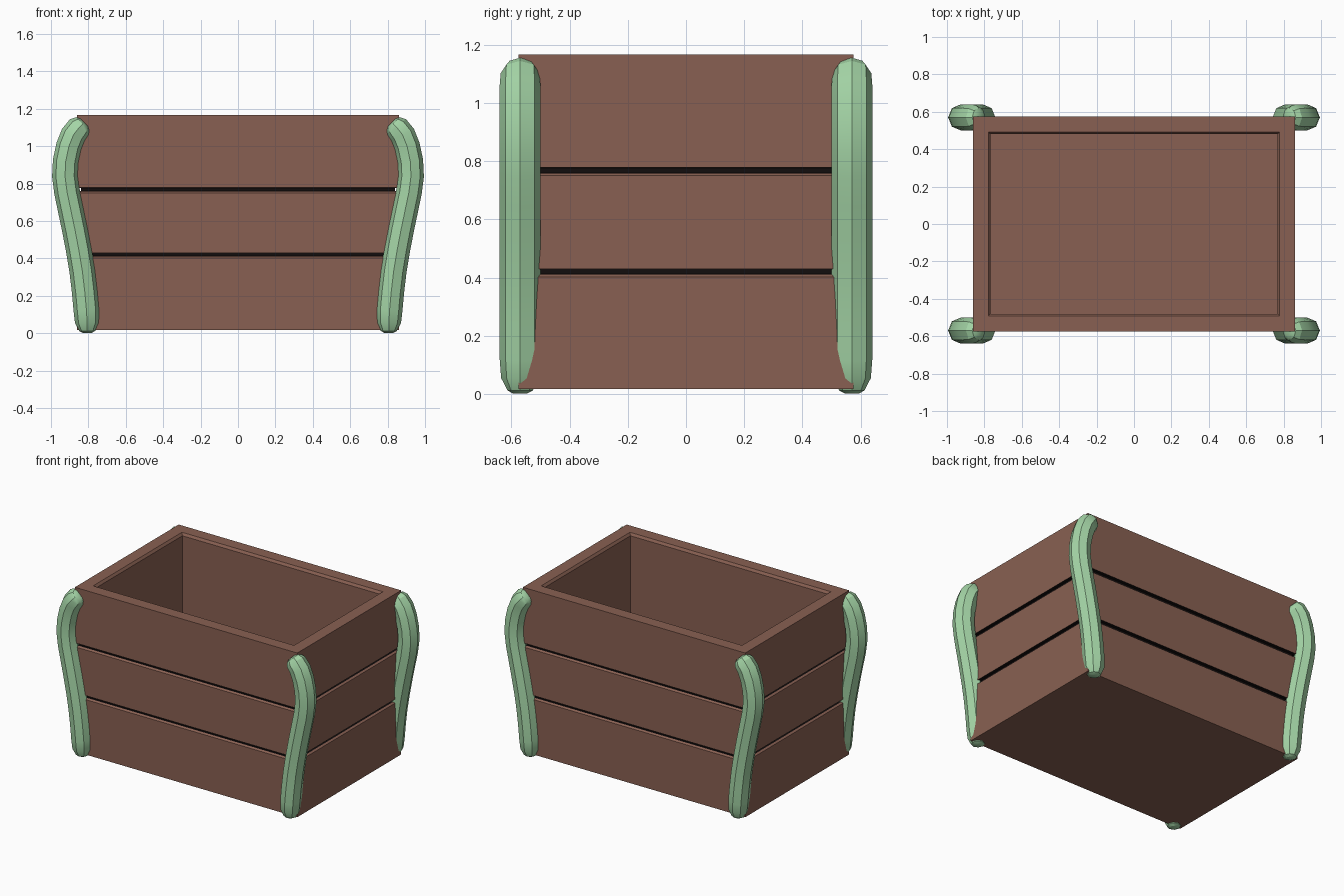
import bpy, bmesh, math
from mathutils import Vector

if "Cube" in bpy.data.objects:
    bpy.data.objects.remove(bpy.data.objects["Cube"])


def material(name, rgb):
    m = bpy.data.materials.new(name)
    m.diffuse_color = (*rgb, 1)
    m.use_nodes = True
    m.node_tree.nodes["Principled BSDF"].inputs["Base Color"].default_value = m.diffuse_color
    return m


BROWN = material("brown wood", (0.25, 0.118, 0.085))
DARK = material("dark gap", (0.006, 0.004, 0.004))
GREEN = material("pale green", (0.37, 0.66, 0.38))


def loft(name, rings, mats):
    """Skin a list of equal-length point rings and cap both ends."""
    bm = bmesh.new()
    loops = [[bm.verts.new(p) for p in ring] for ring in rings]
    n = len(loops[0])
    for a, b in zip(loops, loops[1:]):
        for i in range(n):
            j = (i + 1) % n
            bm.faces.new((a[i], a[j], b[j], b[i]))
    bm.faces.new(loops[0][::-1])
    bm.faces.new(loops[-1])
    bmesh.ops.recalc_face_normals(bm, faces=bm.faces)
    me = bpy.data.meshes.new(name)
    bm.to_mesh(me)
    bm.free()
    for m in mats:
        me.materials.append(m)
    ob = bpy.data.objects.new(name, me)
    bpy.context.collection.objects.link(ob)
    return ob


# Box: one wall profile (inset, height) swept round a rectangle,
# from the underside up past both plank gaps, over the rim and down inside
HX, HY = 0.862, 0.575
GAPS = (0.42, 0.768)
profile = [(0, 0.017)]
for z in GAPS:
    profile += [(0, z - 0.018), (0.012, z - 0.010), (0.022, z - 0.008),
                (0.022, z + 0.009), (0, z + 0.010)]
profile += [(0, 1.167), (0.083, 1.167), (0.095, 1.150), (0.095, 0.10)]
rings = [[((HX - d) * sx, (HY - d) * sy, z)
          for sx, sy in ((-1, -1), (1, -1), (1, 1), (-1, 1))] for d, z in profile]
box = loft("planter_box", rings, [BROWN, DARK])
for f in box.data.polygons:
    c = f.center
    if any(z - 0.0105 < c.z < z + 0.0105 for z in GAPS):
        f.material_index = 1

# Corner legs: octagonal section along an S-shaped path (x, z, scale)
path = [(0.806, 0.002, 0.35), (0.806, 0.012, 0.62), (0.807, 0.055, 0.93),
        (0.810, 0.12, 1), (0.819, 0.22, 1), (0.832, 0.33, 1), (0.850, 0.44, 1),
        (0.871, 0.55, 1), (0.894, 0.66, 1), (0.914, 0.755, 1), (0.925, 0.84, 1),
        (0.921, 0.92, 1), (0.904, 1.00, 1), (0.880, 1.06, 1), (0.848, 1.102, 0.95),
        (0.830, 1.120, 0.72), (0.823, 1.127, 0.45)]
RX, RY, LEG_Y = 0.069, 0.07, -0.57
rings = []
for k, (x, z, s) in enumerate(path):
    a, b = path[max(k - 1, 0)], path[min(k + 1, len(path) - 1)]
    t = Vector((b[0] - a[0], 0, b[1] - a[1])).normalized()
    side = Vector((t.z, 0, -t.x))
    rings.append([Vector((x, LEG_Y, z)) + side * (RX * s * math.cos(i * math.pi / 4))
                  + Vector((0, RY * s * math.sin(i * math.pi / 4), 0)) for i in range(8)])
legs = loft("corner_legs", rings, [GREEN])
mirror = legs.modifiers.new("four corners", 'MIRROR')
mirror.use_axis = (True, True, False)
bpy.context.view_layer.objects.active = legs
legs.select_set(True)
bpy.ops.object.shade_smooth_by_angle(angle=math.radians(30))
